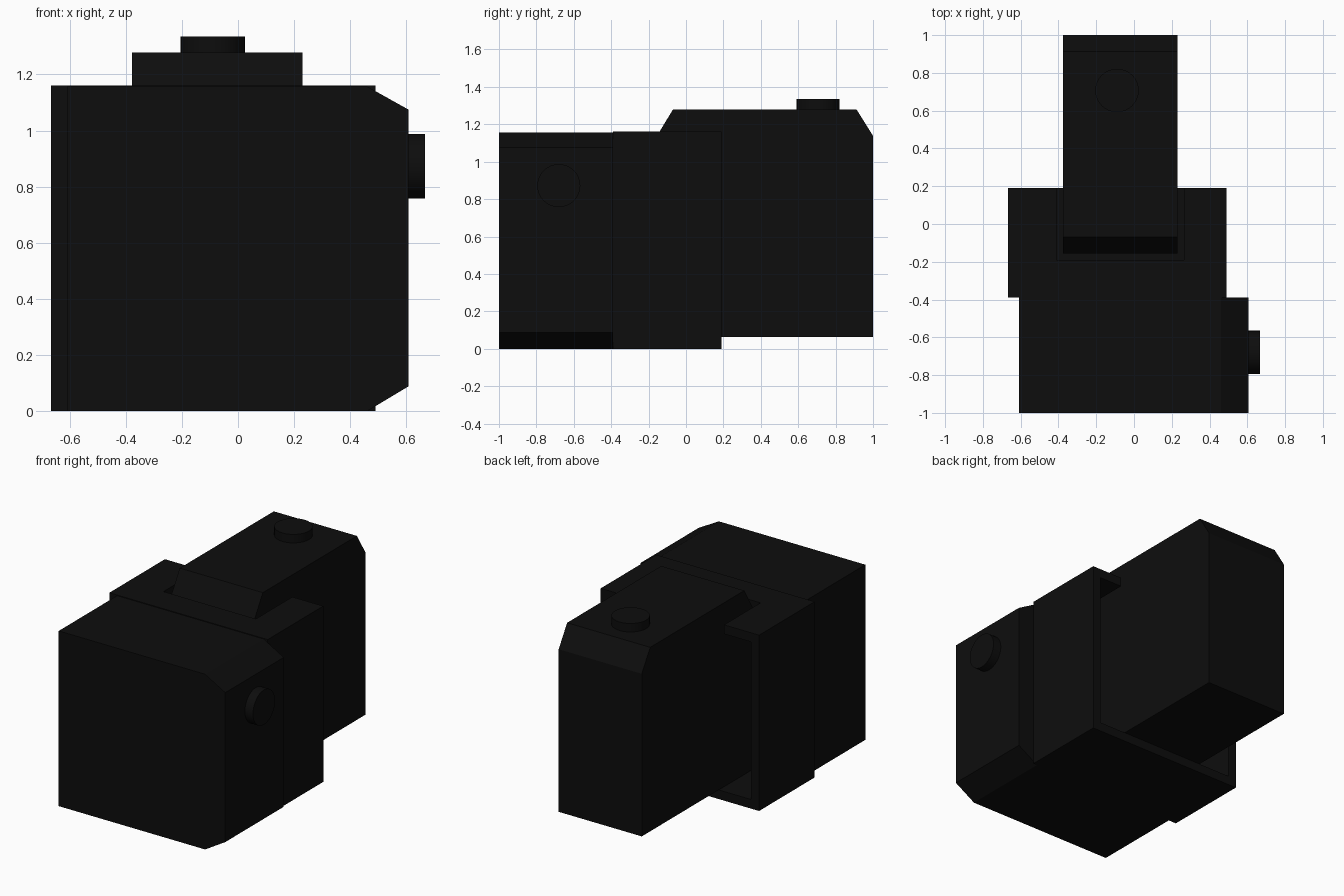
import bpy, bmesh, math
from mathutils import Matrix

cube = bpy.data.objects.get("Cube")
if cube:
    bpy.data.objects.remove(cube, do_unlink=True)

# Single matte black finish
black = bpy.data.materials.new("black")
black.use_nodes = True
COLOR = (0.004, 0.004, 0.004, 1)
black.diffuse_color = COLOR
black.node_tree.nodes["Principled BSDF"].inputs["Base Color"].default_value = COLOR


def finish(name, bm):
    bmesh.ops.recalc_face_normals(bm, faces=bm.faces)
    mesh = bpy.data.meshes.new(name)
    bm.to_mesh(mesh)
    bm.free()
    mesh.materials.append(black)
    obj = bpy.data.objects.new(name, mesh)
    bpy.context.collection.objects.link(obj)
    return obj


def prism(name, profile, place, start, end):
    """Extrude a flat outline; place(a, b, t) maps outline and depth to xyz."""
    bm = bmesh.new()
    first = [bm.verts.new(place(a, b, start)) for a, b in profile]
    last = [bm.verts.new(place(a, b, end)) for a, b in profile]
    bm.faces.new(first)
    bm.faces.new(last)
    n = len(profile)
    for i in range(n):
        j = (i + 1) % n
        bm.faces.new((first[i], first[j], last[j], last[i]))
    return finish(name, bm)


def along_y(a, b, t):
    return (a, t, b)


def along_x(a, b, t):
    return (t, a, b)


def disc(name, radius, depth, center, rotation=Matrix()):
    bm = bmesh.new()
    bmesh.ops.create_cone(bm, cap_ends=True, segments=32, radius1=radius,
                          radius2=radius, depth=depth,
                          matrix=Matrix.Translation(center) @ rotation)
    obj = finish(name, bm)
    bpy.ops.object.select_all(action="DESELECT")
    obj.select_set(True)
    bpy.context.view_layer.objects.active = obj
    bpy.ops.object.shade_smooth_by_angle(angle=math.radians(40))
    return obj


# Front housing, bevelled along the left edges
prism("front_housing",
      [(-0.61, 0), (0.46, 0), (0.607, 0.088), (0.607, 1.075), (0.46, 1.157), (-0.61, 1.157)],
      along_y, -1.0, -0.39)

# Middle housing: solid front part, then a hollow sleeve slotted on top
L, R, TOP, WALL = -0.667, 0.49, 1.161, 0.06
SLOT_L, SLOT_R, INNER_Y, BACK_Y = -0.411, 0.264, -0.19, 0.19
prism("middle_housing", [(L, 0), (R, 0), (R, TOP), (L, TOP)], along_y, -0.39, INNER_Y)
prism("middle_sleeve",
      [(L, 0), (R, 0), (R, TOP), (SLOT_R, TOP), (SLOT_R, TOP - WALL),
       (R - WALL, TOP - WALL), (R - WALL, WALL), (L + WALL, WALL),
       (L + WALL, TOP - WALL), (SLOT_L, TOP - WALL), (SLOT_L, TOP), (L, TOP)],
      along_y, INNER_Y, BACK_Y)

# Sliding rear body with bevelled top ends, seated in the sleeve
prism("rear_body",
      [(-0.155, 0.064), (1.0, 0.064), (1.0, 1.138), (0.912, 1.279),
       (-0.07, 1.279), (-0.155, 1.138)],
      along_x, -0.377, 0.23)

# Round buttons
disc("top_button", 0.115, 0.07, (-0.09, 0.707, 1.30))
disc("side_button", 0.115, 0.07, (0.631, -0.68, 0.872), Matrix.Rotation(math.pi / 2, 4, "Y"))
